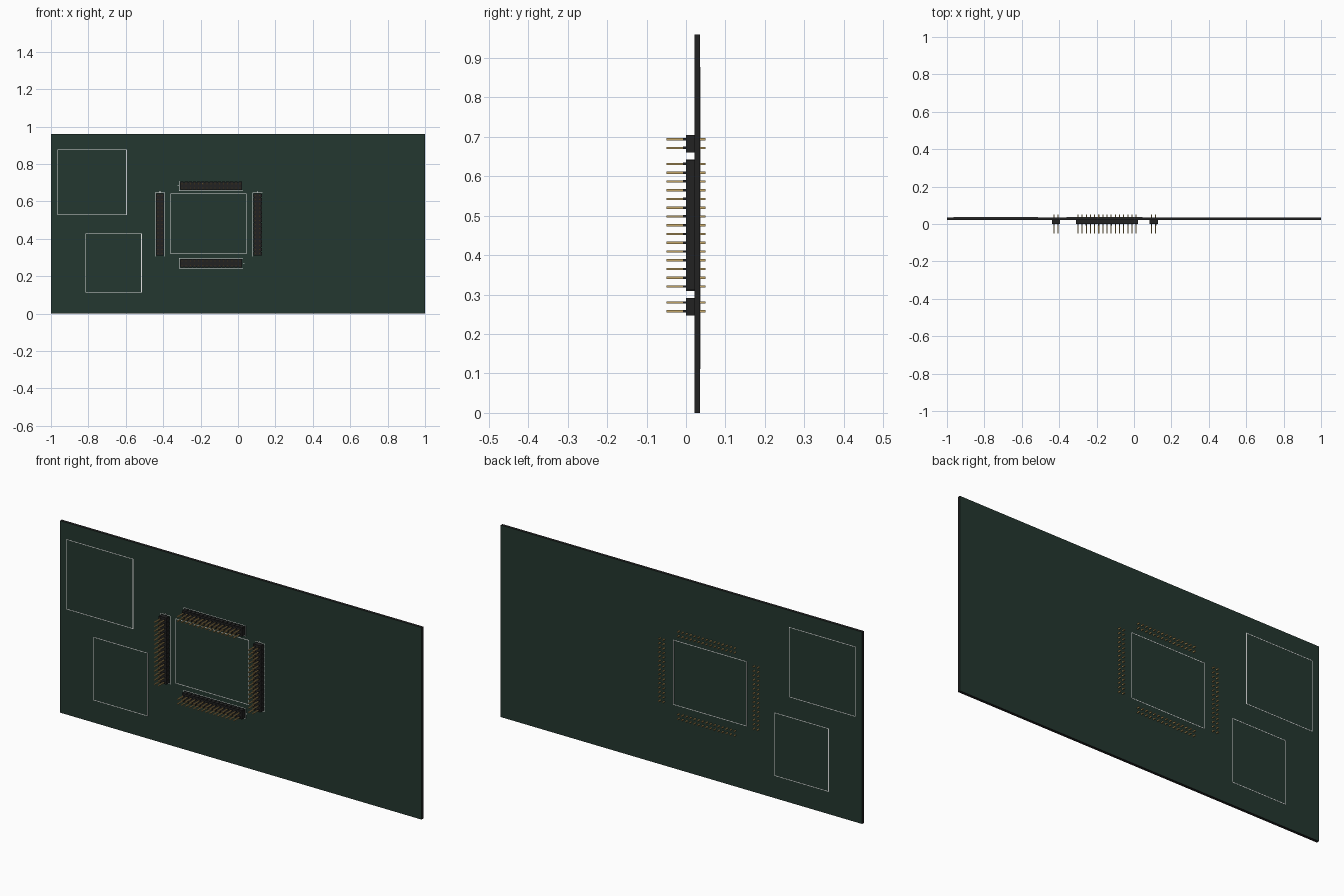
import bpy
import bmesh
from mathutils import Vector

cube = bpy.data.objects.get("Cube")
if cube:
    bpy.data.objects.remove(cube)

PITCH = 0.0222
PINS = 15
FRONT, BACK = 0.022, 0.036   # board faces


def material(name, rgb):
    m = bpy.data.materials.new(name)
    m.use_nodes = True
    colour = (*rgb, 1)
    m.diffuse_color = colour
    m.node_tree.nodes["Principled BSDF"].inputs["Base Color"].default_value = colour
    return m


green = material("board green", (0.017, 0.038, 0.029))
black = material("black plastic", (0.016, 0.016, 0.016))
gold = material("pin gold", (0.55, 0.38, 0.14))
white = material("print white", (0.85, 0.85, 0.85))


def add_box(bm, lo, hi):
    lo, hi = Vector(lo), Vector(hi)
    verts = bmesh.ops.create_cube(bm, size=1)["verts"]
    for v in verts:
        v.co = (lo + hi) / 2 + v.co * (hi - lo)
    return verts


def finish(name, bm, *mats):
    mesh = bpy.data.meshes.new(name)
    bm.to_mesh(mesh)
    bm.free()
    for m in mats:
        mesh.materials.append(m)
    obj = bpy.data.objects.new(name, mesh)
    bpy.context.collection.objects.link(obj)
    return obj


# Circuit board: green faces, black rim
bm = bmesh.new()
add_box(bm, (-1, FRONT, 0), (1, BACK, 0.96))
bm.normal_update()
for f in bm.faces:
    f.material_index = 0 if abs(f.normal.y) > 0.5 else 1
finish("circuit_board", bm, green, black)


# Printed outlines: thin raised frames
def outline(bm, x0, x1, z0, z1, y, w=0.003):
    ya, yb = y - 0.0005, y + 0.0005
    for z in (z0, z1):
        add_box(bm, (x0 - w / 2, ya, z - w / 2), (x1 + w / 2, yb, z + w / 2))
    for x in (x0, x1):
        add_box(bm, (x - w / 2, ya, z0 + w / 2), (x + w / 2, yb, z1 - w / 2))


areas = {
    "upper_module_outline": (-0.963, -0.596, 0.528, 0.876),
    "lower_module_outline": (-0.814, -0.516, 0.113, 0.427),
    "centre_module_outline": (-0.36, 0.044, 0.319, 0.641),
}
for name, rect in areas.items():
    bm = bmesh.new()
    for y in (FRONT, BACK):
        outline(bm, *rect, y)
    finish(name, bm, white)


# Pin headers: notched plastic blocks with two rows of through pins
def header(name, cx, cz, upright, mark):
    def span(bm, a, b, ha, hb, y0, y1):
        # a runs along the header, b across it
        x, z, hx, hz = (b, a, hb, ha) if upright else (a, b, ha, hb)
        return add_box(bm, (cx + x - hx, y0, cz + z - hz),
                       (cx + x + hx, y1, cz + z + hz))

    body, pins, collars, ink = (bmesh.new() for _ in range(4))
    half = PINS * PITCH / 2
    span(body, 0, 0, half - 0.003, PITCH - 0.003, 0, FRONT)
    for i in range(PINS):
        a = (i - (PINS - 1) / 2) * PITCH
        span(body, a, 0, PITCH / 2 - 0.002, PITCH, 0, FRONT)
        for b in (-PITCH / 2, PITCH / 2):
            span(pins, a, b, 0.0028, 0.0028, -0.05, 0.05)
            span(collars, a, b, 0.003, 0.003, -0.007, 0)
    for end in (-1, 1):
        span(body, end * (half - 0.002), 0, 0.002, PITCH - 0.004, 0, FRONT)
    finish(name + "_body", body, black)
    finish(name + "_pins", pins, gold)
    finish(name + "_collars", collars, black)

    # Printed border and first-pin mark
    ha, hb = half + 0.004, PITCH + 0.004
    hx, hz = (hb, ha) if upright else (ha, hb)
    outline(ink, cx - hx, cx + hx, cz - hz, cz + hz, FRONT, 0.002)
    span(ink, mark * (half + 0.008), 0, 0.004, 0.002, FRONT - 0.0005, FRONT)
    finish(name + "_outline", ink, white)


header("top_header", -0.144, 0.683, False, -1)
header("bottom_header", -0.144, 0.269, False, 1)
header("left_header", 0.105, 0.476, True, 1)
header("right_header", -0.417, 0.476, True, 1)
